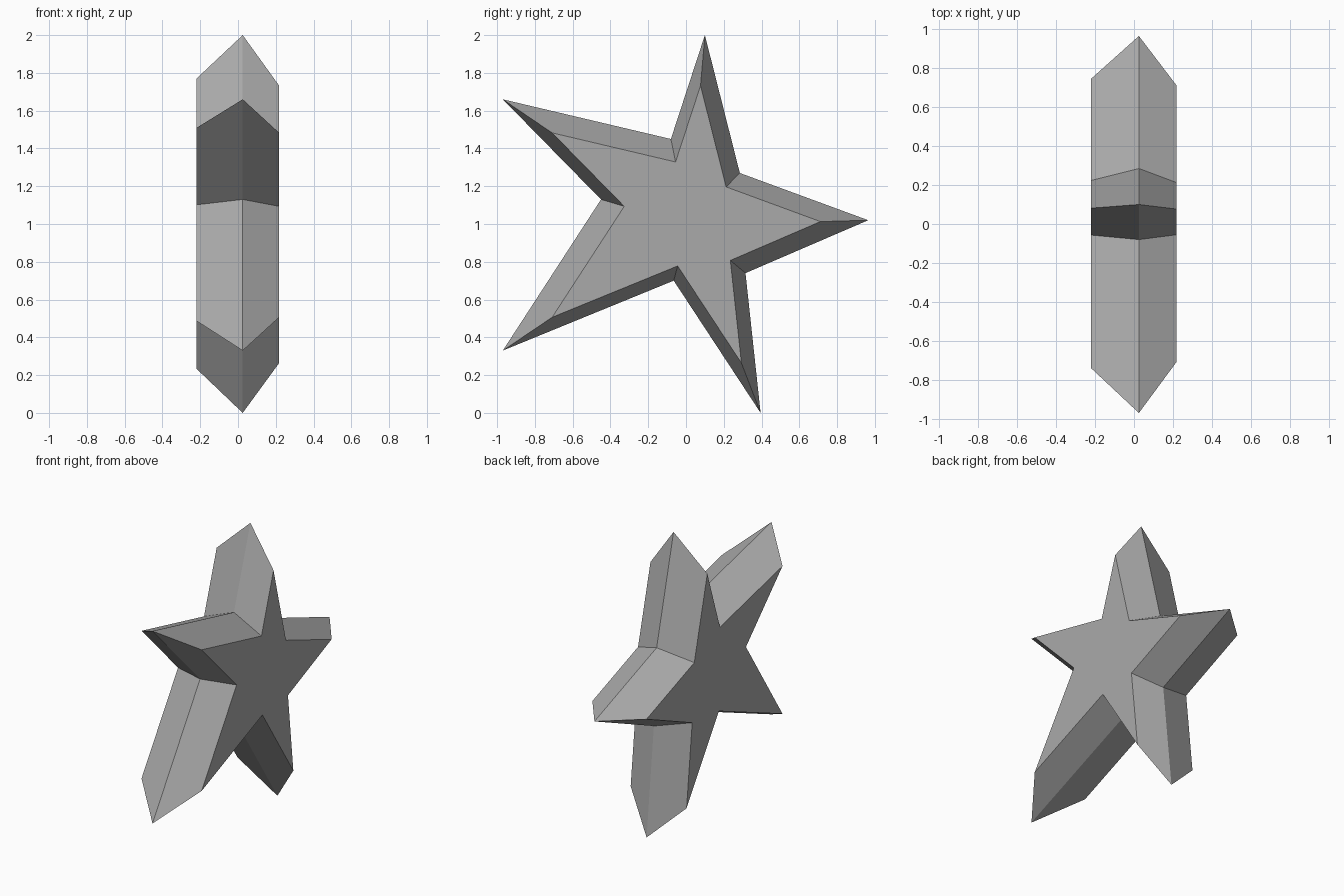
import bpy
import bmesh

cube = bpy.data.objects.get("Cube")
if cube:
    bpy.data.objects.remove(cube, do_unlink=True)

# Material
grey = bpy.data.materials.new("mid_grey")
grey.use_nodes = True
colour = (0.4, 0.4, 0.4, 1.0)
grey.diffuse_color = colour
grey.node_tree.nodes["Principled BSDF"].inputs["Base Color"].default_value = colour

# Star outline as (y, z), alternating tips and notches
outline = [
    (0.10, 2.00), (0.285, 1.27), (0.965, 1.02), (0.315, 0.74), (0.395, 0.00),
    (-0.065, 0.70), (-0.97, 0.33), (-0.45, 1.13), (-0.97, 1.66), (-0.08, 1.45),
]
# Bevelled cross-section: x position, outline scale, centre of scaling (y, z)
sections = [
    (-0.22, 0.768, (0.02, 1.008)),
    (0.025, 1.0, (0.0, 1.0)),
    (0.218, 0.734, (0.013, 0.993)),
]

bm = bmesh.new()


def ring(x, scale, centre):
    cy, cz = centre
    return [bm.verts.new((x, cy + (y - cy) * scale, cz + (z - cz) * scale))
            for y, z in outline]


rings = [ring(*s) for s in sections]

# Sloped sides between neighbouring sections
for a, b in zip(rings, rings[1:]):
    for i in range(len(outline)):
        j = (i + 1) % len(outline)
        bm.faces.new((a[i], a[j], b[j], b[i]))

# Flat star faces on both sides
bm.faces.new(rings[0])
bm.faces.new(rings[-1])
bmesh.ops.recalc_face_normals(bm, faces=bm.faces)

mesh = bpy.data.meshes.new("star")
bm.to_mesh(mesh)
bm.free()
mesh.materials.append(grey)
star = bpy.data.objects.new("star", mesh)
bpy.context.collection.objects.link(star)
